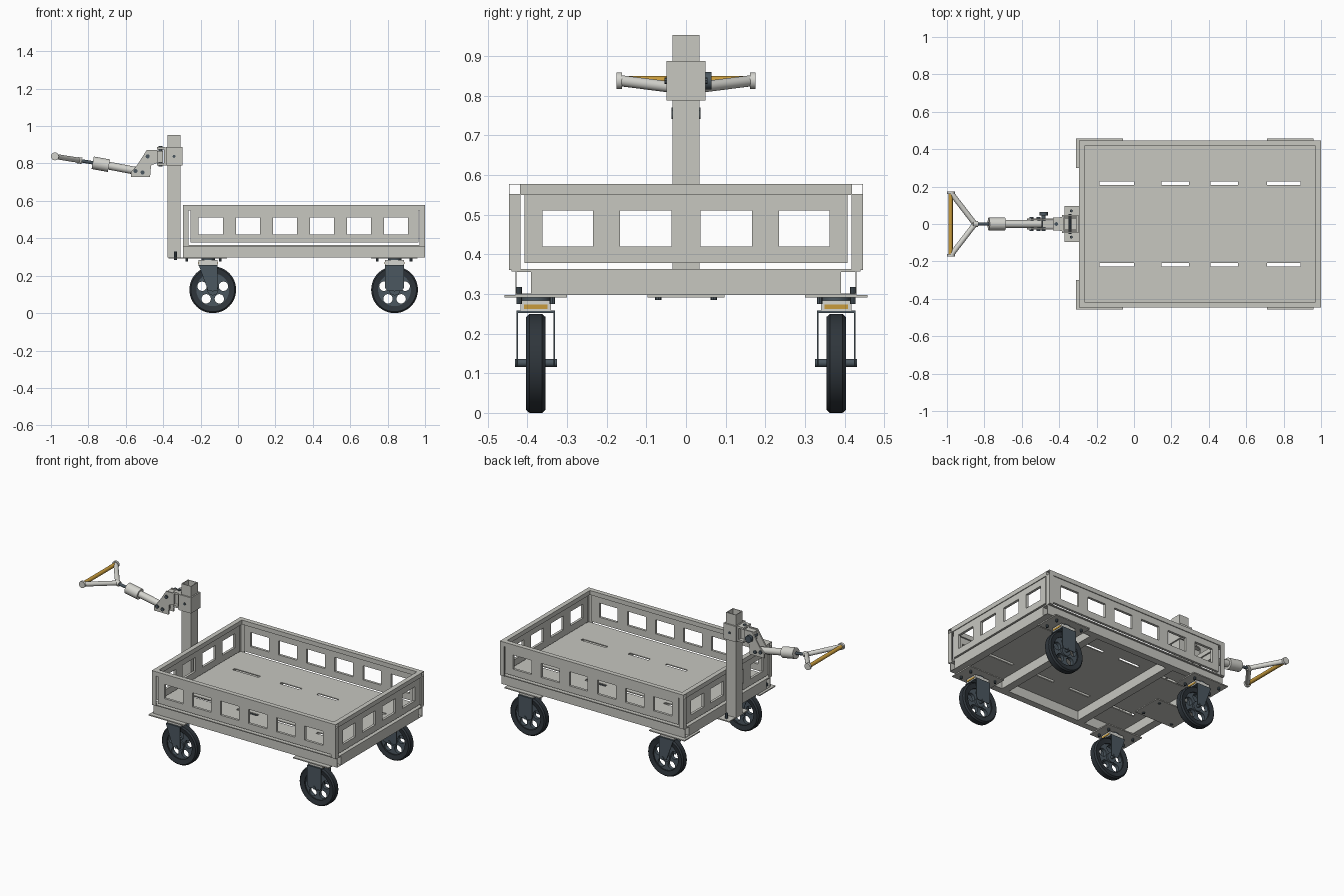
import bpy, bmesh, math
from mathutils import Vector, Matrix

cube = bpy.data.objects.get("Cube")
if cube:
    bpy.data.objects.remove(cube, do_unlink=True)


def material(name, r, g, b):
    m = bpy.data.materials.new(name)
    m.use_nodes = True
    m.diffuse_color = (r, g, b, 1)
    m.node_tree.nodes["Principled BSDF"].inputs["Base Color"].default_value = (r, g, b, 1)
    return m


GREY = material("painted grey", 0.57, 0.57, 0.53)
LIGHT = material("light grey", 0.66, 0.66, 0.62)
SLATE = material("slate steel", 0.07, 0.095, 0.115)
RUBBER = material("dark rubber", 0.028, 0.036, 0.044)
OCHRE = material("ochre yellow", 0.58, 0.33, 0.045)
curved = []


def finish(name, bm, mat):
    bmesh.ops.recalc_face_normals(bm, faces=bm.faces)
    mesh = bpy.data.meshes.new(name)
    bm.to_mesh(mesh)
    bm.free()
    mesh.materials.append(mat)
    ob = bpy.data.objects.new(name, mesh)
    bpy.context.collection.objects.link(ob)
    return ob


def box_mesh(x, y, z):
    bm = bmesh.new()
    bmesh.ops.create_cube(bm, size=1)
    for v in bm.verts:
        v.co = [a + (b - a) * (c + 0.5) for (a, b), c in zip((x, y, z), v.co)]
    return bm


def box(name, x, y, z, mat=GREY):
    return finish(name, box_mesh(x, y, z), mat)


def tube(name, x, y, z, axis, wall=0.005, mat=GREY):
    """Square tube, open at both ends of the given axis."""
    bm = box_mesh(x, y, z)
    bm.normal_update()
    ends = [f for f in bm.faces if abs(f.normal[axis]) > 0.9]
    bmesh.ops.delete(bm, geom=ends, context="FACES_ONLY")
    ob = finish(name, bm, mat)
    mod = ob.modifiers.new("wall", "SOLIDIFY")
    mod.thickness, mod.offset = wall, -1
    return ob


def rod(name, a, b, r, mat, sides=24):
    a, b = Vector(a), Vector(b)
    bm = bmesh.new()
    turn = (b - a).to_track_quat("Z", "Y").to_matrix().to_4x4()
    bmesh.ops.create_cone(bm, cap_ends=True, segments=sides, radius1=r, radius2=r,
                          depth=(b - a).length, matrix=Matrix.Translation((a + b) / 2) @ turn)
    ob = finish(name, bm, mat)
    curved.append(ob)
    return ob


def prism(name, outline, y0, y1, mat):
    """Outline in x and z, extruded along y."""
    bm = bmesh.new()
    face = bm.faces.new([bm.verts.new((x, y0, z)) for x, z in outline])
    out = bmesh.ops.extrude_face_region(bm, geom=[face])["geom"]
    bmesh.ops.translate(bm, vec=(0, y1 - y0, 0),
                        verts=[g for g in out if isinstance(g, bmesh.types.BMVert)])
    return finish(name, bm, mat)


def cut_plate(name, us, vs, place, thick):
    """Plate on a grid of cuts; cells that are odd both ways stay open."""
    bm = bmesh.new()
    grid = [[bm.verts.new(place(u, v)) for v in vs] for u in us]
    for i in range(len(us) - 1):
        for j in range(len(vs) - 1):
            if not (i % 2 and j % 2):
                bm.faces.new((grid[i][j], grid[i + 1][j], grid[i + 1][j + 1], grid[i][j + 1]))
    ob = finish(name, bm, GREY)
    mod = ob.modifiers.new("thickness", "SOLIDIFY")
    mod.thickness, mod.offset = thick, 0


# Deck and base frame
X0, X1, W = -0.295, 1.0, 0.447
slots = [X0, -0.185, 0, 0.147, 0.294, 0.41, 0.555, 0.71, 0.89, X1]
cut_plate("deck", slots, [-0.44, -0.228, -0.208, 0.208, 0.228, 0.44],
          lambda u, v: (u, v, 0.36), 0.006)
for s, side in ((-1, "right"), (1, "left")):
    tube(side + "_base_rail", (X0, X1), sorted((s * 0.388, s * 0.43)), (0.298, 0.358), 0, 0.004)
for x, label in ((X0, "front_end"), (0.04, "inner_a"), (0.60, "inner_b"), (X1 - 0.05, "rear_end")):
    box(label + "_cross_beam", (x, x + 0.05), (-0.388, 0.388), (0.298, 0.357))

# Railing: top rails, corner angles and windowed panels
heights = [0.378, 0.42, 0.51, 0.552]
long_cuts = [X0 + 0.04]
for i in range(6):
    long_cuts += [-0.21 + 0.198 * i, -0.08 + 0.198 * i]
long_cuts.append(X1 - 0.035)
end_cuts = [-0.407, -0.362, -0.235, -0.166, -0.036, 0.036, 0.166, 0.235, 0.362, 0.407]
for s, side in ((-1, "right"), (1, "left")):
    tube(side + "_top_rail", (X0, X1), sorted((s * 0.417, s * W)), (0.55, 0.578), 0, 0.003)
    cut_plate(side + "_panel", long_cuts, heights, lambda u, v: (u, s * 0.434, v), 0.016)
    for x, d in ((X0, 1), (X1, -1)):
        box("corner_angle_side", sorted((x, x + d * 0.03)), sorted((s * (W - 0.006), s * W)), (0.36, 0.551))
        box("corner_angle_end", sorted((x, x + d * 0.006)), sorted((s * 0.417, s * W)), (0.36, 0.551))
for x, d, end in ((X0, 1, "front"), (X1, -1, "rear")):
    box(end + "_top_rail", sorted((x, x + d * 0.03)), (-0.418, 0.418), (0.55, 0.578))
    cut_plate(end + "_panel", end_cuts, heights, lambda u, v: (x + d * 0.013, u, v), 0.016)

# Wheel meshes, made once around the y axis and shared
profile = [(0.088, -0.019), (0.117, -0.0245), (0.125, -0.016),
           (0.125, 0.016), (0.117, 0.0245), (0.088, 0.019)]
bm = bmesh.new()
ring = [bm.verts.new((r, y, 0)) for r, y in profile]
edges = [bm.edges.new((ring[i], ring[i - 1])) for i in range(len(ring))]
bmesh.ops.spin(bm, geom=ring + edges, cent=(0, 0, 0), axis=(0, 1, 0),
               angle=math.tau, steps=48, use_merge=True)
bmesh.ops.remove_doubles(bm, verts=bm.verts, dist=0.0001)
tire = finish("tire", bm, RUBBER)
curved.append(tire)
disc = rod("wheel_disc", (0, -0.011, 0), (0, 0.011, 0), 0.091, SLATE, 48)
for i in range(5):
    t = math.radians(18 + 72 * i)
    c = Vector((math.cos(t), 0, math.sin(t))) * 0.06
    cutter = rod("hole_cutter", c - Vector((0, 0.05, 0)), c + Vector((0, 0.05, 0)), 0.025, SLATE)
    curved.remove(cutter)
    cutter.hide_render = True
    mod = disc.modifiers.new("hole", "BOOLEAN")
    mod.object, mod.operation, mod.solver = cutter, "DIFFERENCE", "EXACT"
bpy.context.view_layer.update()
drilled = bpy.data.meshes.new_from_object(disc.evaluated_get(bpy.context.evaluated_depsgraph_get()))
disc.modifiers.clear()
disc.data = drilled
for ob in [o for o in bpy.data.objects if o.name.startswith("hole_cutter")]:
    bpy.data.objects.remove(ob, do_unlink=True)
hub = rod("wheel_hub", (0, -0.022, 0), (0, 0.022, 0), 0.03, SLATE)


def caster(label, px, fx, wx, y):
    """Plate centre px, fork centre fx, wheel centre wx."""
    box(label + "_mount_plate", (px - 0.125, px + 0.125), (y - 0.079, y + 0.079), (0.291, 0.298))
    box(label + "_swivel", (fx - 0.05, fx + 0.05), (y - 0.038, y + 0.038), (0.257, 0.283), LIGHT)
    rod(label + "_swivel_ring", (fx, y, 0.28), (fx, y, 0.293), 0.036, SLATE)
    box(label + "_swivel_band", (fx - 0.053, fx + 0.053), (y - 0.03, y + 0.03), (0.262, 0.273), OCHRE)
    box(label + "_fork_crown", (fx - 0.05, fx + 0.05), (y - 0.049, y + 0.049), (0.252, 0.258), SLATE)
    for d in (-1, 1):
        outline = [(fx - 0.05, 0.257), (fx + 0.05, 0.257), (wx + 0.025, 0.12),
                   (wx - 0.025, 0.12)] if fx != wx else [
                   (fx - 0.05, 0.257), (fx + 0.05, 0.257), (fx + 0.05, 0.135),
                   (fx + 0.04, 0.119), (fx - 0.04, 0.119), (fx - 0.05, 0.135)]
        prism(label + "_fork_plate", outline, y + d * 0.049, y + d * 0.045, SLATE)
        for e in (-1, 1):
            bx, by = px + e * 0.09, y + d * 0.042
            rod(label + "_plate_bolt", (bx, by, 0.275), (bx, by, 0.318), 0.007, SLATE, 8)
    rod(label + "_axle", (wx, y - 0.053, 0.126), (wx, y + 0.053, 0.126), 0.01, SLATE, 12)
    for part in (tire, disc, hub):
        ob = bpy.data.objects.new(label + "_" + part.name, part.data)
        ob.location = (wx, y, 0.125)
        bpy.context.collection.objects.link(ob)
        curved.append(ob)


for s, side in ((-1, "right"), (1, "left")):
    caster("front_" + side, -0.185, -0.16, -0.135, s * 0.379)
    caster("rear_" + side, 0.835, 0.837, 0.837, s * 0.379)
for part in (tire, disc, hub):
    curved.remove(part)
    bpy.data.objects.remove(part, do_unlink=True)

# Upright post on its foot plate, with the clamp sleeve
tube("post", (-0.376, -0.307), (-0.034, 0.034), (0.297, 0.953), 2, 0.006)
box("foot_plate", (-0.372, -0.09), (-0.097, 0.097), (0.291, 0.298))
for y in (-0.07, 0.07):
    for x in (-0.335, -0.13):
        rod("foot_bolt", (x, y, 0.285), (x, y, 0.33 if x < -0.3 else 0.3), 0.008, SLATE, 8)
tube("sleeve", (-0.386, -0.298), (-0.049, 0.049), (0.788, 0.888), 2, 0.012)
rod("sleeve_bolt", (-0.342, -0.054, 0.838), (-0.342, 0.054, 0.838), 0.008, SLATE, 8)

# Swivel bracket and knuckle
box("bracket_back", (-0.396, -0.384), (-0.038, 0.038), (0.79, 0.886))
for z in (0.79, 0.875):
    box("bracket_lug", (-0.432, -0.39), (-0.036, 0.036), (z, z + 0.012))
rod("bracket_pin", (-0.415, 0, 0.785), (-0.415, 0, 0.893), 0.01, SLATE, 12)
box("knuckle", (-0.49, -0.4), (-0.018, 0.018), (0.805, 0.868))
plate = [(-0.43, 0.873), (-0.487, 0.873), (-0.54, 0.79), (-0.572, 0.755), (-0.572, 0.728),
         (-0.47, 0.728), (-0.465, 0.79), (-0.43, 0.803)]
for d in (-1, 1):
    prism("link_plate", plate, d * 0.03, d * 0.021, GREY)
for x, z, y in ((-0.483, 0.838, 0.058), (-0.548, 0.76, 0.037), (-0.51, 0.752, 0.037)):
    rod("link_bolt", (x, -0.037, z), (x, y, z), 0.011, SLATE, 12)
rod("lock_knob", (-0.483, 0.045, 0.838), (-0.483, 0.064, 0.838), 0.022, SLATE)

# Pull arm and triangular handle
rod("arm", (-0.49, 0, 0.75), (-0.70, 0, 0.79), 0.021, LIGHT)
rod("arm_grip", (-0.69, 0, 0.788), (-0.777, 0, 0.804), 0.034, LIGHT)
rod("arm_neck", (-0.77, 0, 0.803), (-0.85, 0, 0.816), 0.009, SLATE, 16)
rod("handle_apex", (-0.835, 0, 0.814), (-0.862, 0, 0.819), 0.017, LIGHT)
for d in (-1, 1):
    rod("handle_leg", (-0.85, 0, 0.817), (-0.978, d * 0.166, 0.838), 0.014, LIGHT)
    rod("handle_end_cap", (-0.979, d * 0.161, 0.838), (-0.979, d * 0.175, 0.838), 0.021, LIGHT)
rod("handle_bar", (-0.981, -0.162, 0.838), (-0.981, 0.162, 0.838), 0.012, OCHRE)

# Smooth round parts, keeping their rims sharp
bpy.ops.object.select_all(action="DESELECT")
for ob in curved:
    ob.select_set(True)
bpy.context.view_layer.objects.active = curved[0]
bpy.ops.object.shade_smooth_by_angle(angle=math.radians(35))
bpy.ops.object.select_all(action="DESELECT")
